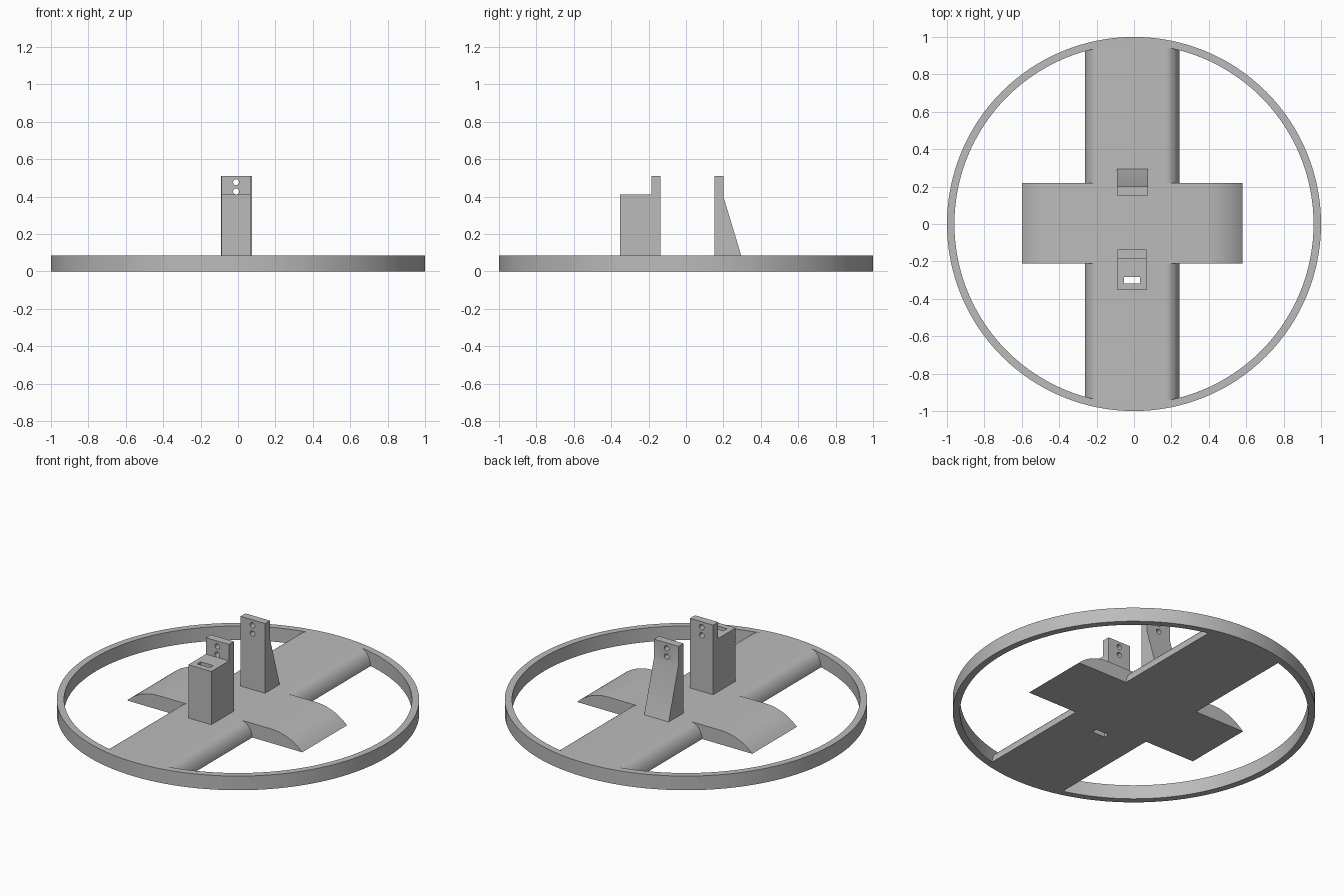
import bpy
import bmesh
import math
from mathutils import Matrix, Vector

cube = bpy.data.objects.get("Cube")
if cube:
    bpy.data.objects.remove(cube, do_unlink=True)

HEIGHT = 0.086
MID = -0.01       # the hub parts sit slightly off the ring centre

grey = bpy.data.materials.new("plain grey")
grey.use_nodes = True
colour = (0.5, 0.5, 0.5, 1)
grey.diffuse_color = colour
grey.node_tree.nodes["Principled BSDF"].inputs["Base Color"].default_value = colour


def finish(name, bm):
    bmesh.ops.recalc_face_normals(bm, faces=bm.faces)
    mesh = bpy.data.meshes.new(name)
    bm.to_mesh(mesh)
    bm.free()
    mesh.materials.append(grey)
    obj = bpy.data.objects.new(name, mesh)
    bpy.context.collection.objects.link(obj)
    return obj


def prism(name, profile, axis, low, high):
    """Extrude a profile along x (points are y, z) or along y (points are x, z)."""
    def place(p, d):
        return (d, p[0], p[1]) if axis == "x" else (p[0], d, p[1])
    bm = bmesh.new()
    face = bm.faces.new([bm.verts.new(place(p, low)) for p in profile])
    new = bmesh.ops.extrude_face_region(bm, geom=[face])["geom"]
    verts = [g for g in new if isinstance(g, bmesh.types.BMVert)]
    shift = Vector(place((0, 0), high - low))
    bmesh.ops.translate(bm, verts=verts, vec=shift)
    return finish(name, bm)


def cylinder(name, radius, depth, matrix, sides):
    bm = bmesh.new()
    bmesh.ops.create_cone(bm, cap_ends=True, segments=sides, radius1=radius,
                          radius2=radius, depth=depth, matrix=matrix)
    return finish(name, bm)


def box(name, x0, x1, y0, y1, z0, z1):
    return prism(name, [(x0, z0), (x1, z0), (x1, z1), (x0, z1)], "y", y0, y1)


def cut(obj, cutter, operation="DIFFERENCE"):
    mod = obj.modifiers.new("cut", "BOOLEAN")
    mod.operation = operation
    mod.solver = "EXACT"
    mod.object = cutter
    bpy.context.view_layer.objects.active = obj
    bpy.ops.object.modifier_apply(modifier=mod.name)
    bpy.data.objects.remove(cutter, do_unlink=True)


def smooth(obj):
    bpy.ops.object.select_all(action="DESELECT")
    obj.select_set(True)
    bpy.context.view_layer.objects.active = obj
    bpy.ops.object.shade_smooth_by_angle(angle=math.radians(30))


def shoulder(tip, run, angle, steps=12):
    """Rounded edge from the floor at the tip up to the flat top."""
    points = []
    for i in range(steps + 1):
        t = angle * (1 - i / steps)
        x = tip - run + run * math.sin(t) / math.sin(angle)
        z = HEIGHT * (math.cos(t) - math.cos(angle)) / (1 - math.cos(angle))
        points.append((x, z))
    return points


# Outer ring
bm = bmesh.new()
loops = []
for radius, z in ((1, 0), (1, HEIGHT), (0.96, HEIGHT), (0.96, 0)):
    turns = [2 * math.pi * i / 128 for i in range(128)]
    loops.append([bm.verts.new((radius * math.cos(a), radius * math.sin(a), z)) for a in turns])
for k in range(4):
    a, b = loops[k], loops[(k + 1) % 4]
    for i in range(128):
        j = (i + 1) % 128
        bm.faces.new((a[i], a[j], b[j], b[i]))
smooth(finish("outer_ring", bm))

# Long bar with rounded edges, trimmed to the ring
half = shoulder(0.253, 0.075, math.radians(85))
profile = [(MID + x, z) for x, z in half] + [(MID - x, z) for x, z in reversed(half)]
bar = prism("long_bar", profile, "y", -1, 1)
cut(bar, cylinder("trim", 0.965, 1, Matrix(), 128), "INTERSECT")

# Side arms with tapering tips
arc = shoulder(0.59, 0.21, math.radians(46))
for name, side in (("left_arm", 1), ("right_arm", -1)):
    points = arc + [(0.17, HEIGHT), (0.17, 0)]
    smooth(prism(name, [(MID + side * x, z) for x, z in points], "y", -0.21, 0.22))

# Front post: block with a raised plate at its back
front_post = prism("front_post", [(-0.354, HEIGHT), (-0.137, HEIGHT), (-0.137, 0.51),
                                  (-0.185, 0.51), (-0.185, 0.41), (-0.354, 0.41)],
                   "x", -0.087, 0.068)

# Back post: upright plate braced by a wedge
back_post = prism("back_post", [(0.153, HEIGHT), (0.295, HEIGHT), (0.2, 0.4),
                                (0.2, 0.51), (0.153, 0.51)], "x", -0.09, 0.075)

# Vertical slot through the front post and the bar
for part in (front_post, bar):
    cut(part, box("slot", -0.053, 0.033, -0.318, -0.284, -0.1, 0.6))

# Pairs of bolt holes in both plates
for part, y in ((front_post, -0.16), (back_post, 0.18)):
    for z in (0.427, 0.477):
        matrix = Matrix.Translation((MID, y, z)) @ Matrix.Rotation(math.pi / 2, 4, "X")
        cut(part, cylinder("hole", 0.016, 0.2, matrix, 24))

for part in (bar, front_post, back_post):
    smooth(part)
